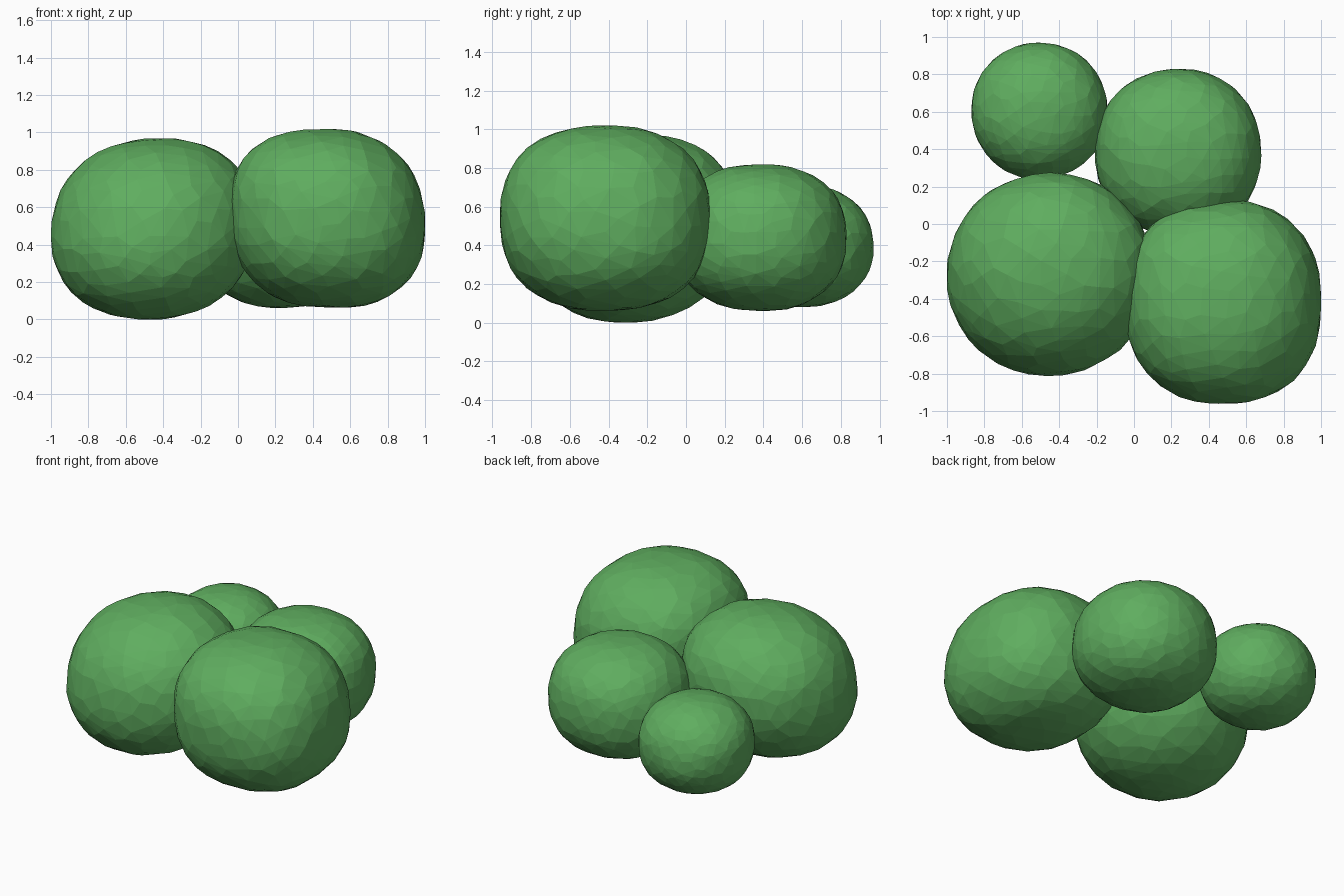
import bpy, bmesh
from mathutils import Vector, noise

if "Cube" in bpy.data.objects:
    bpy.data.objects.remove(bpy.data.objects["Cube"])

leaf = bpy.data.materials.new("leaf_green")
leaf.diffuse_color = (0.115, 0.42, 0.115, 1)
leaf.use_nodes = True
leaf.node_tree.nodes["Principled BSDF"].inputs["Base Color"].default_value = leaf.diffuse_color


def clump(name, centre, radii, ph, pv, seed, lean=(0, 0)):
    """Slightly squared, lumpy ball; ph/pv = squareness in plan and in height."""
    bm = bmesh.new()
    bmesh.ops.create_icosphere(bm, subdivisions=4, radius=1)
    for v in bm.verts:
        d = v.co.normalized()
        plan = (abs(d.x) ** ph + abs(d.y) ** ph) ** (pv / ph)
        p = d / (plan + abs(d.z) ** pv) ** (1 / pv)
        p *= 1 + 0.012 * noise.noise(d * 2.2 + Vector((seed, seed * 3, 0)))
        v.co = Vector((p.x * radii[0] + lean[0] * p.z * radii[2],
                       p.y * radii[1] + lean[1] * p.z * radii[2],
                       p.z * radii[2]))
    me = bpy.data.meshes.new(name)
    bm.to_mesh(me)
    bm.free()
    me.materials.append(leaf)
    ob = bpy.data.objects.new(name, me)
    ob.location = centre
    bpy.context.collection.objects.link(ob)
    # irregular flat facets
    dec = ob.modifiers.new("facets", 'DECIMATE')
    dec.ratio = 0.5
    return ob


# four overlapping foliage clumps, large in front, small behind
clump("left_front_clump", (-0.45, -0.27, 0.485), (0.55, 0.54, 0.485), 2.05, 2.2, 1.3, (0.07, 0.1))
clump("right_front_clump", (0.475, -0.417, 0.54), (0.525, 0.545, 0.48), 2.3, 2.35, 4.7, (-0.06, 0))
clump("right_back_clump", (0.235, 0.385, 0.44), (0.445, 0.445, 0.38), 2.15, 2.3, 7.9)
clump("left_back_clump", (-0.505, 0.605, 0.395), (0.365, 0.365, 0.315), 2.05, 2.2, 11.2)
